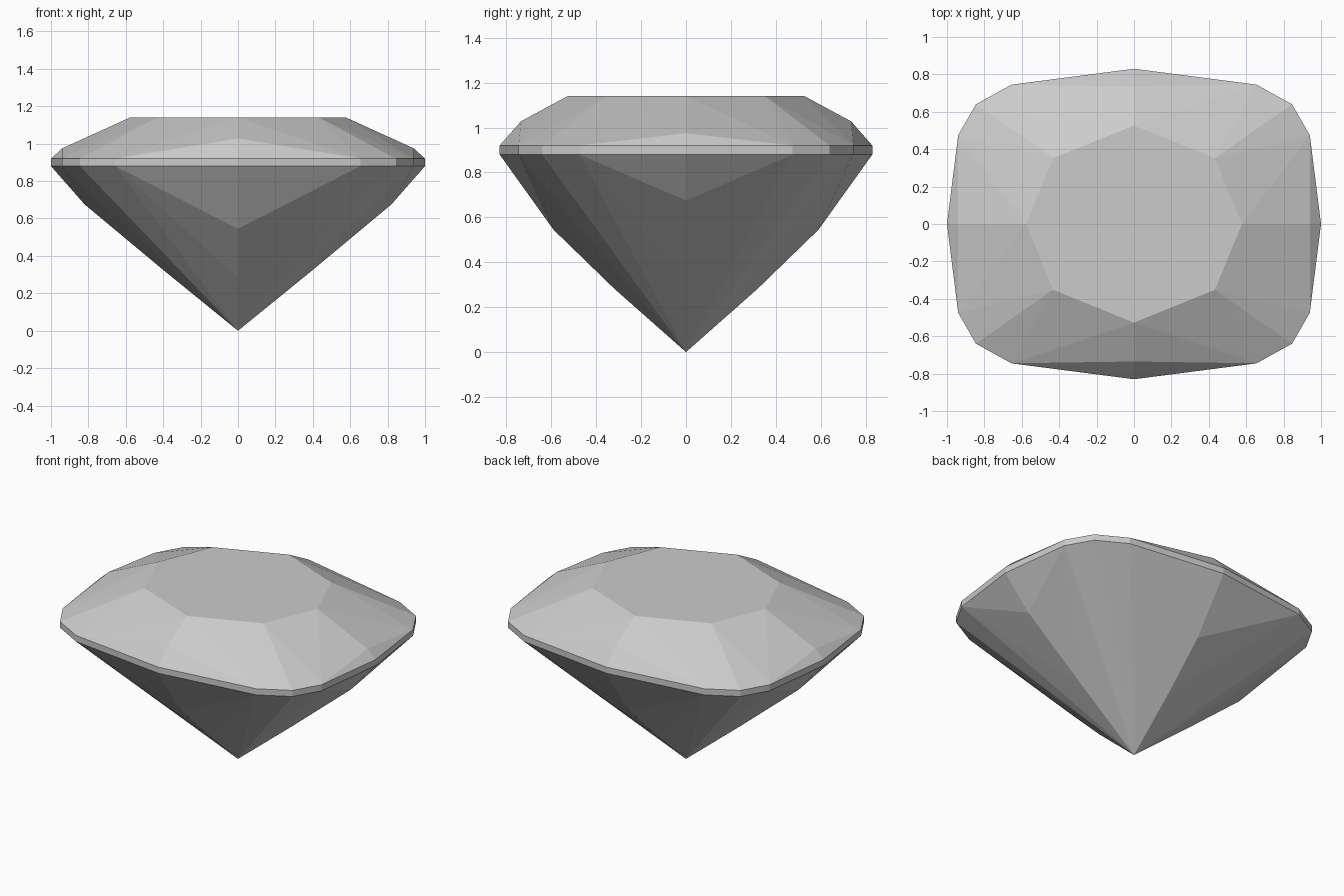
import bpy
import bmesh
import math

cube = bpy.data.objects.get("Cube")
if cube:
    bpy.data.objects.remove(cube, do_unlink=True)

# Heights of the main levels
TABLE_Z, GIRDLE_TOP, GIRDLE_BOTTOM = 1.14, 0.92, 0.88

# One quarter of each outline; the rest is mirrored
girdle = [(1, 0), (0.94, 0.475), (0.845, 0.64), (0.655, 0.745), (0, 0.83)]
table = [(0.577, 0), (0.432, 0.352), (0, 0.527)]

# Single points that shape the crown and pavilion facets
crown_points = [(0.94, 0, 0.975), (0, 0.735, 1.028)]
pavilion_points = [(0.82, 0, 0.675), (0.4, 0, 0.325),
                   (0, 0.59, 0.545), (0, 0.32, 0.283), (0, 0, 0)]


def at_height(outline, z):
    return [(x, y, z) for x, y in outline]


def mirror_quarters(points):
    return {(sx * x, sy * y, z) for x, y, z in points
            for sx in (1, -1) for sy in (1, -1)}


def make_material(name, value):
    mat = bpy.data.materials.new(name)
    mat.use_nodes = True
    colour = (value, value, value, 1)
    mat.diffuse_color = colour
    mat.node_tree.nodes["Principled BSDF"].inputs["Base Color"].default_value = colour
    return mat


# The cut stone is convex, so its facets are the hull of its corners
corners = mirror_quarters(
    at_height(table, TABLE_Z) + crown_points
    + at_height(girdle, GIRDLE_TOP) + at_height(girdle, GIRDLE_BOTTOM)
    + pavilion_points)

bm = bmesh.new()
for co in sorted(corners):
    bm.verts.new(co)
hull = bmesh.ops.convex_hull(bm, input=bm.verts[:])
loose = [v for v in bm.verts if not v.link_faces]
bmesh.ops.delete(bm, geom=loose, context='VERTS')

# Merge the flat table and girdle panels into single faces
bmesh.ops.dissolve_limit(bm, angle_limit=math.radians(0.3),
                         verts=bm.verts[:], edges=bm.edges[:])
bmesh.ops.recalc_face_normals(bm, faces=bm.faces[:])

mesh = bpy.data.meshes.new("cushion_cut_gem")
bm.to_mesh(mesh)
bm.free()
mesh.materials.append(make_material("pale_grey_crystal", 0.6))
gem = bpy.data.objects.new("cushion_cut_gem", mesh)
bpy.context.collection.objects.link(gem)
